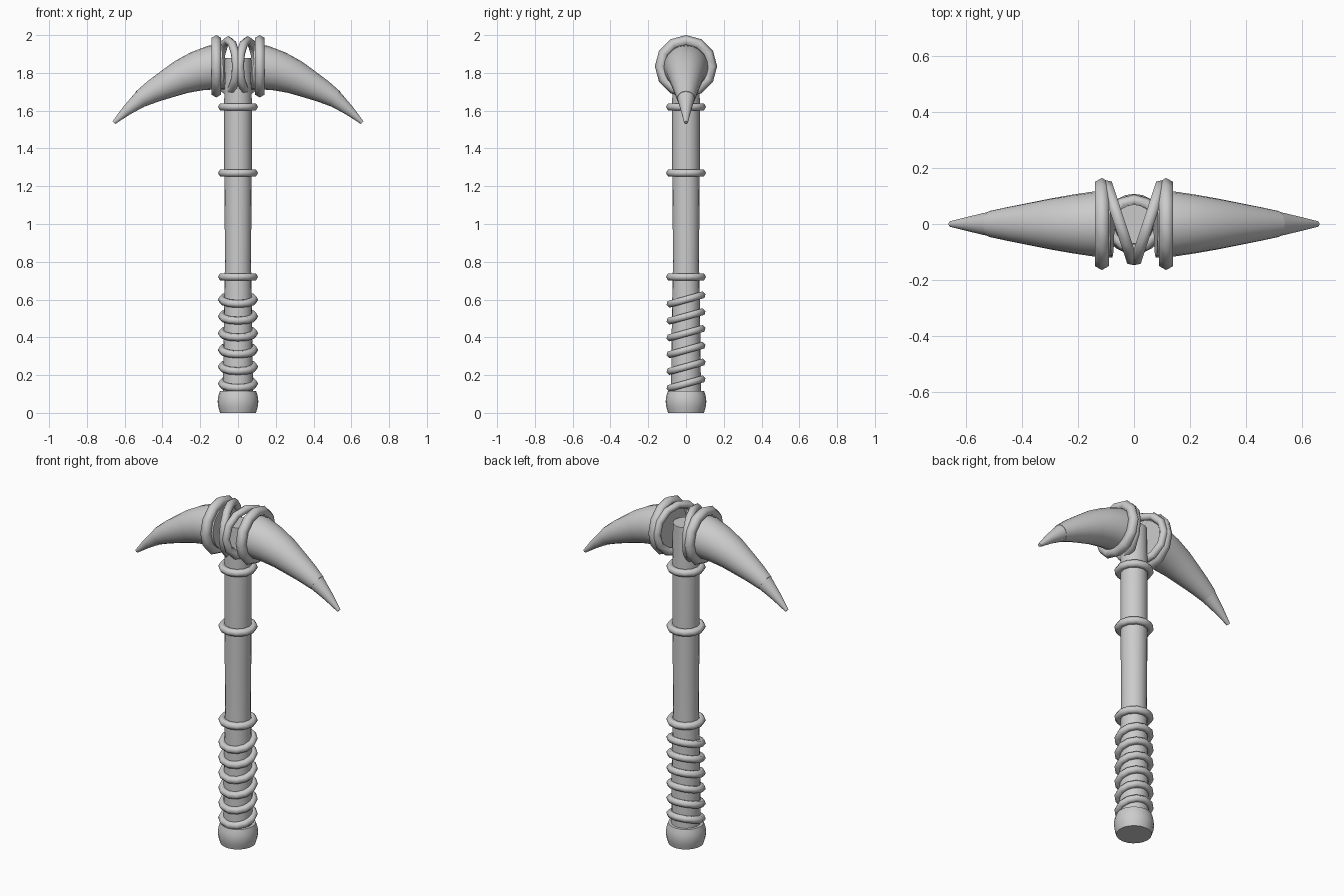
import bpy, bmesh, math
from mathutils import Vector

if "Cube" in bpy.data.objects:
    bpy.data.objects.remove(bpy.data.objects["Cube"])

grey = bpy.data.materials.new("plain_grey")
grey.use_nodes = True
grey.diffuse_color = (0.6, 0.6, 0.6, 1)
grey.node_tree.nodes["Principled BSDF"].inputs["Base Color"].default_value = grey.diffuse_color


def finish(obj, name, angle):
    """Name, colour and smooth a part."""
    obj.name = name
    obj.data.name = name
    obj.data.materials.append(grey)
    bpy.ops.object.select_all(action='DESELECT')
    obj.select_set(True)
    bpy.context.view_layer.objects.active = obj
    bpy.ops.object.shade_smooth_by_angle(angle=math.radians(angle))
    return obj


def tube(name, path, sides=20, angle=40):
    """Closed round body swept along (x, z, radius) stations."""
    bm = bmesh.new()
    points = [Vector((x, 0, z)) for x, z, r in path]
    rings = []
    for i, p in enumerate(points):
        tangent = (points[min(i + 1, len(points) - 1)] - points[max(i - 1, 0)]).normalized()
        across = Vector((0, 1, 0))
        up = tangent.cross(across)
        radius = path[i][2]
        ring = []
        for k in range(sides):
            a = 2 * math.pi * k / sides
            ring.append(bm.verts.new(p + radius * (math.cos(a) * across + math.sin(a) * up)))
        rings.append(ring)
    for low, high in zip(rings, rings[1:]):
        for k in range(sides):
            n = (k + 1) % sides
            bm.faces.new((low[k], low[n], high[n], high[k]))
    bm.faces.new(rings[0])
    bm.faces.new(rings[-1])
    bmesh.ops.recalc_face_normals(bm, faces=bm.faces)
    mesh = bpy.data.meshes.new(name)
    bm.to_mesh(mesh)
    bm.free()
    obj = bpy.data.objects.new(name, mesh)
    bpy.context.collection.objects.link(obj)
    return finish(obj, name, angle)


def hoop(name, location, rotation, major, minor):
    """Faceted binding ring."""
    bpy.ops.mesh.primitive_torus_add(location=location, rotation=rotation,
                                     major_radius=major, minor_radius=minor,
                                     major_segments=12, minor_segments=6)
    return finish(bpy.context.object, name, 80)


# Handle and pommel
tube("handle", [(0, z, r) for z, r in
                ((0.1, 0.079), (0.35, 0.077), (0.6, 0.073), (0.8, 0.069), (1.1, 0.071),
                 (1.3, 0.073), (1.65, 0.073), (1.88, 0.07))])
tube("pommel", [(0, z, r) for z, r in
                ((0, 0.095), (0.03, 0.104), (0.06, 0.108), (0.09, 0.104), (0.117, 0.095))])

# Level bands on the handle
for i, z in enumerate((0.72, 1.27, 1.62)):
    hoop(f"handle_band_{i + 1}", (0, 0, z), (0, 0, 0), 0.085, 0.021)

# Slanted grip wrapping
for i in range(6):
    hoop(f"grip_wrap_{i + 1}", (0, 0, 0.155 + 0.089 * i), (0.27, 0, 0), 0.086, 0.021)

# Horns, tips and head bindings on both sides
horn = ((0.078, 1.832, 0.12), (0.14, 1.828, 0.117), (0.22, 1.808, 0.105),
        (0.3, 1.778, 0.091), (0.38, 1.738, 0.075), (0.45, 1.702, 0.061), (0.515, 1.663, 0.047))
tip = ((0.51, 1.665, 0.046), (0.59, 1.6, 0.027), (0.657, 1.537, 0.01))
for side, s in (("left", 1), ("right", -1)):
    tube(f"{side}_horn", [(s * x, z, r) for x, z, r in horn])
    tube(f"{side}_horn_tip", [(s * x, z, r) for x, z, r in tip])
    hoop(f"{side}_head_ring", (s * 0.115, 0, 1.835), (0, math.pi / 2, 0), 0.136, 0.029)
    hoop(f"{side}_slanted_head_ring", (s * 0.052, 0.005, 1.835),
         (0, math.pi / 2, -s * 0.32), 0.137, 0.023)
